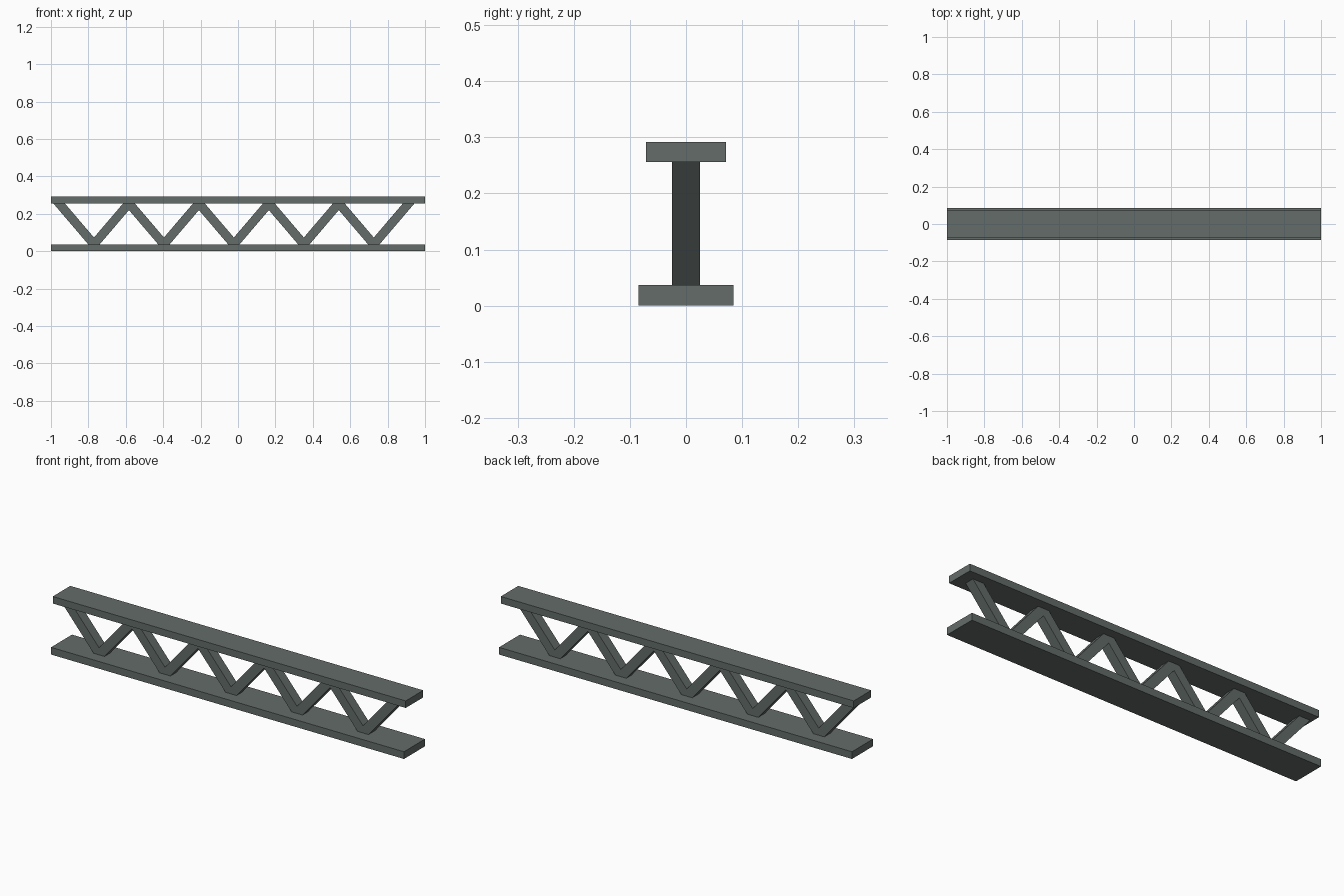
import bpy, bmesh

if "Cube" in bpy.data.objects:
    bpy.data.objects.remove(bpy.data.objects["Cube"])

mat = bpy.data.materials.new("grey green steel")
mat.diffuse_color = (0.125, 0.15, 0.14, 1)
mat.use_nodes = True
mat.node_tree.nodes["Principled BSDF"].inputs["Base Color"].default_value = mat.diffuse_color


def finish(name, bm):
    bmesh.ops.recalc_face_normals(bm, faces=bm.faces)
    me = bpy.data.meshes.new(name)
    bm.to_mesh(me)
    bm.free()
    me.materials.append(mat)
    bpy.context.collection.objects.link(bpy.data.objects.new(name, me))


def extrude_profile(name, pts, width):
    """Extrude an xz outline along y, centred on y = 0."""
    bm = bmesh.new()
    face = bm.faces.new([bm.verts.new((x, -width / 2, z)) for x, z in pts])
    res = bmesh.ops.extrude_face_region(bm, geom=[face])
    verts = [g for g in res["geom"] if isinstance(g, bmesh.types.BMVert)]
    bmesh.ops.translate(bm, vec=(0, width, 0), verts=verts)
    finish(name, bm)


# Bottom and top chords
Z0, Z1, ZT = 0.037, 0.256, 0.292
extrude_profile("bottom_chord", [(-1, 0), (1, 0), (1, Z0), (-1, Z0)], 0.17)
extrude_profile("top_chord", [(-1, Z1), (1, Z1), (1, ZT), (-1, ZT)], 0.142)

# Zigzag web: one continuous outline with flat feet at each node
BAYS, PITCH, START, H = 5, 0.374, -0.957, 0.031
rise = H * (Z1 - Z0) / (PITCH / 2)
upper, lower = [], []
for i in range(BAYS + 1):
    xt = START + i * PITCH
    xb = xt + PITCH / 2
    upper += [(xt - H, Z1), (xt + H, Z1)]
    if 0 < i:
        lower.append((xt, Z1 - rise) if i < BAYS else None)
    if i < BAYS:
        upper.append((xb, Z0 + rise))
        lower += [(xb - H, Z0), (xb + H, Z0)]
lower = [p for p in lower if p]
extrude_profile("zigzag_web", upper + lower[::-1], 0.05)
